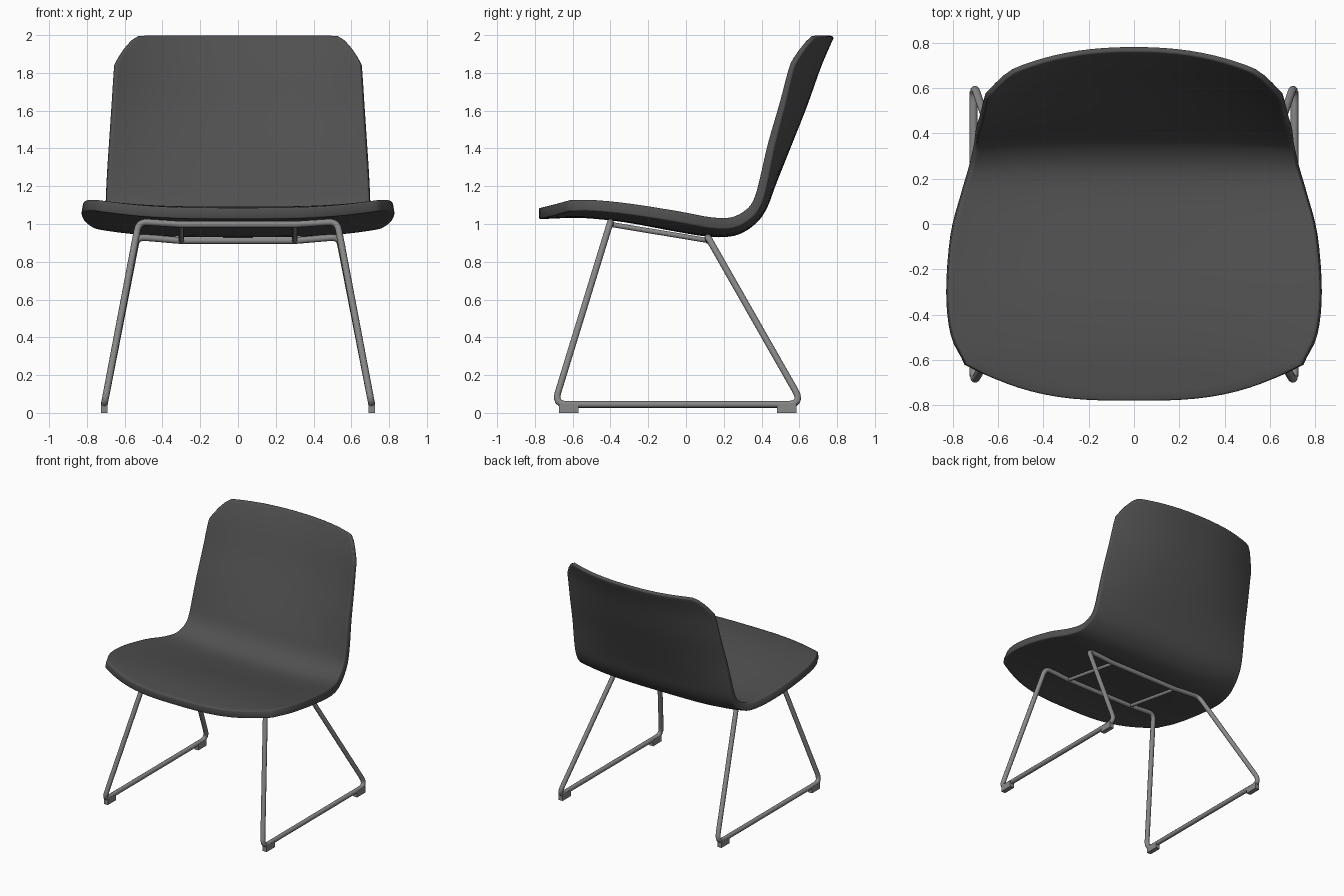
import bpy, math
from mathutils import Vector

if "Cube" in bpy.data.objects:
    bpy.data.objects.remove(bpy.data.objects["Cube"])


def material(name, g):
    m = bpy.data.materials.new(name)
    m.diffuse_color = (g, g, g, 1)
    m.use_nodes = True
    m.node_tree.nodes["Principled BSDF"].inputs["Base Color"].default_value = m.diffuse_color
    return m


shell_mat = material("dark_shell", 0.08)
steel_mat = material("steel", 0.25)


def add_mesh(name, verts, faces, mat):
    me = bpy.data.meshes.new(name)
    me.from_pydata(verts, [], faces)
    me.materials.append(mat)
    ob = bpy.data.objects.new(name, me)
    bpy.context.collection.objects.link(ob)
    return ob


# Shell stations along the centre line: y, z, half width, edge lift, thickness
STATIONS = [
    (-.78, 1.085, .70, .03, .06), (-.62, 1.092, .74, .035, .06),
    (-.49, 1.088, .80, .04, .06), (-.30, 1.066, .82, .043, .06),
    (-.05, 1.02, .80, .05, .06), (.13, .992, .755, .045, .06),
    (.25, .998, .72, .04, .06), (.34, 1.05, .70, .035, .055),
    (.39, 1.12, .695, .035, .05), (.43, 1.22, .69, .045, .047),
    (.515, 1.42, .675, .085, .042), (.605, 1.63, .66, .115, .036),
    (.69, 1.85, .645, .14, .03), (.76, 2.0, .625, .14, .026)]
LAST = len(STATIONS) - 1


def station(t):
    """Catmull-Rom interpolation of the station table."""
    i = min(max(int(t), 0), LAST - 1)
    f = t - i
    p = [STATIONS[min(max(k, 0), LAST)] for k in (i - 1, i, i + 1, i + 2)]
    return [0.5 * (2 * b + (c - a) * f + (2 * a - 5 * b + 4 * c - d) * f * f
                   + (3 * b - a - 3 * c + d) * f ** 3) for a, b, c, d in zip(*p)]


def find_t(axis, value, lo, hi):
    for _ in range(30):
        mid = (lo + hi) / 2
        if station(mid)[axis] < value:
            lo = mid
        else:
            hi = mid
    return lo


NU, NV = 28, 44
verts, weights = [], []
for i in range(NU + 1):
    u = math.sin((i / NU - .5) * math.pi * .86) / math.sin(.43 * math.pi)
    a = abs(u)
    t0 = find_t(0, -.78 + .16 * a ** 3, 0, 3)             # rounded front edge
    corner = max(0, (a - .82) / .18)
    t1 = find_t(1, 2 - .15 * corner ** 2, 10, LAST)       # rounded top corners
    for j in range(NV + 1):
        t = t0 + (t1 - t0) * j / NV
        y, z, w, lift, th = station(t)
        p, q = station(max(t - .05, 0)), station(min(t + .05, LAST))
        d = Vector((q[0] - p[0], q[1] - p[1])).normalized()
        k = min(max((t - 7) / 3, 0), 1)
        h = lift * a ** (3.2 - .9 * k)
        # seat lifts along its normal, backrest wings come straight forward
        n = Vector((-d.y, d.x)).lerp(Vector((-1, 0)), k)
        verts.append((u * w, y + n.x * h, z + n.y * h))
        weights.append(th / .06)
R = NV + 1
faces = [(i * R + j, (i + 1) * R + j, (i + 1) * R + j + 1, i * R + j + 1)
         for i in range(NU) for j in range(NV)]
shell = add_mesh("seat_shell", verts, faces, shell_mat)
group = shell.vertex_groups.new(name="thickness")
for i, wt in enumerate(weights):
    group.add([i], min(wt, 1), 'REPLACE')
solid = shell.modifiers.new("thickness", 'SOLIDIFY')
solid.thickness, solid.offset = .06, -1
solid.vertex_group = "thickness"
bev = shell.modifiers.new("edge", 'BEVEL')
bev.width, bev.segments = .008, 2
bev.limit_method, bev.angle_limit = 'ANGLE', math.radians(50)
bpy.context.view_layer.objects.active = shell
shell.select_set(True)
bpy.ops.object.shade_smooth_by_angle(angle=math.radians(40))


def fillet(points, radius, steps=6):
    """Round every corner of a closed polyline."""
    out = []
    for i, c in enumerate(points):
        a = (points[i - 1] - c).normalized()
        b = (points[(i + 1) % len(points)] - c).normalized()
        cut = min(radius / math.tan(a.angle(b) / 2), .12)
        p, q = c + a * cut, c + b * cut
        for s in range(steps + 1):
            f = s / steps
            out.append(p * (1 - f) ** 2 + c * 2 * f * (1 - f) + q * f * f)
    return out


def tube(name, points, radius, cyclic=False):
    cu = bpy.data.curves.new(name, 'CURVE')
    cu.dimensions = '3D'
    cu.bevel_depth, cu.bevel_resolution = radius, 3
    cu.use_fill_caps = True
    sp = cu.splines.new('POLY')
    sp.points.add(len(points) - 1)
    for pt, co in zip(sp.points, points):
        pt.co = (*co, 1)
    sp.use_smooth = True
    sp.use_cyclic_u = cyclic
    cu.materials.append(steel_mat)
    ob = bpy.data.objects.new(name, cu)
    bpy.context.collection.objects.link(ob)


# Sled frame: one closed bent tube
half = [Vector(v) for v in ((.3, -.4, .998), (.525, -.4, 1.012), (.708, -.697, .045),
                            (.708, .62, .045), (.535, .115, .932), (.3, .12, .912))]
other = [Vector((-v.x, v.y, v.z)) for v in reversed(half)]
tube("sled_frame", fillet(half + other, .05), .018, True)

# Rods joining the crossbars, and the four foot pads
for s, side in ((1, "right"), (-1, "left")):
    tube(side + "_seat_rod", [(s * .3, -.4, .998), (s * .3, .12, .912)], .014)
    for y, end in ((-.62, "front"), (.533, "rear")):
        box = [(s * .708 + dx, y + dy, z) for dx in (-.018, .018)
               for dy in (-.052, .052) for z in (0, .05)]
        add_mesh(f"{end}_{side}_foot", box,
                 [(0, 1, 3, 2), (4, 6, 7, 5), (0, 4, 5, 1), (2, 3, 7, 6),
                  (0, 2, 6, 4), (1, 5, 7, 3)], steel_mat)
